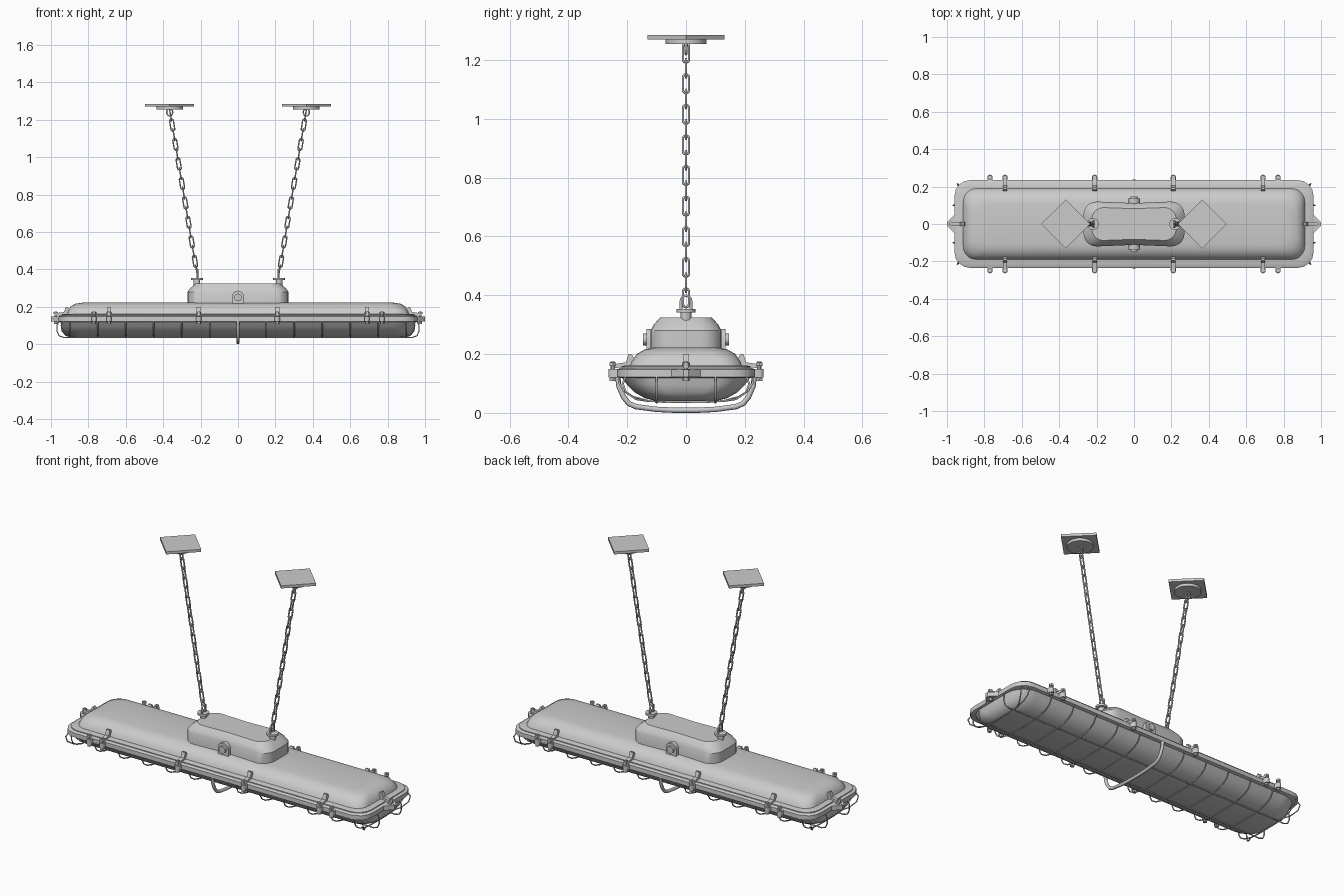
import bpy, bmesh
from math import pi, sin, cos
from mathutils import Matrix, Vector

if "Cube" in bpy.data.objects:
    bpy.data.objects.remove(bpy.data.objects["Cube"])


def finish(name, bm, angle=35):
    bmesh.ops.recalc_face_normals(bm, faces=bm.faces)
    me = bpy.data.meshes.new(name)
    bm.to_mesh(me)
    bm.free()
    ob = bpy.data.objects.new(name, me)
    bpy.context.collection.objects.link(ob)
    bpy.ops.object.select_all(action='DESELECT')
    ob.select_set(True)
    bpy.context.view_layer.objects.active = ob
    bpy.ops.object.shade_smooth_by_angle(angle=angle * pi / 180)
    return ob


def loft(name, rings, seg=5, pinch=0.0, angle=35):
    """Stack rounded rectangles given as (half x, half y, corner radius, z)."""
    bm = bmesh.new()
    loops = []
    for hx, hy, r, z in rings:
        pts = []
        for k, (sx, sy) in enumerate([(1, 1), (-1, 1), (-1, -1), (1, -1)]):
            for i in range(seg + 1):
                a = (k + i / seg) * pi / 2
                pts.append((sx * (hx - r) + r * cos(a), sy * (hy - r) + r * sin(a), z))
            if k % 2 == 0:
                pts.append((0, sy * hy * (1 - pinch), z))
        loops.append([bm.verts.new(p) for p in pts])
    for a, b in zip(loops, loops[1:]):
        for i in range(len(a)):
            j = (i + 1) % len(a)
            bm.faces.new((a[i], a[j], b[j], b[i]))
    bm.faces.new(loops[0][::-1])
    bm.faces.new(loops[-1])
    return finish(name, bm, angle)


def cyl(bm, loc, r, depth, seg=12, rot=Matrix()):
    bmesh.ops.create_cone(bm, cap_ends=True, segments=seg, radius1=r, radius2=r,
                          depth=depth, matrix=Matrix.Translation(loc) @ rot)


def prism(bm, pts, vec):
    """Extrude a closed outline of 3D points along vec."""
    f = bm.faces.new([bm.verts.new(p) for p in pts])
    ext = bmesh.ops.extrude_face_region(bm, geom=[f])
    verts = [v for v in ext['geom'] if isinstance(v, bmesh.types.BMVert)]
    bmesh.ops.translate(bm, verts=verts, vec=vec)


def tubes(name, paths, r, cyclic=False, res=1):
    cu = bpy.data.curves.new(name, 'CURVE')
    cu.dimensions = '3D'
    cu.bevel_depth = r
    cu.bevel_resolution = res
    cu.use_fill_caps = True
    for p in paths:
        sp = cu.splines.new('POLY')
        sp.points.add(len(p) - 1)
        for pt, co in zip(sp.points, p):
            pt.co = (*co, 1)
        sp.use_cyclic_u = cyclic
        sp.use_smooth = True
    ob = bpy.data.objects.new(name, cu)
    bpy.context.collection.objects.link(ob)
    return ob


# Lamp body: glass cover, clamping rim, upper housing, wiring box
loft("diffuser_cover", [(.89, .10, .08, .04), (.92, .14, .10, .05), (.938, .175, .11, .07),
                        (.945, .2, .11, .095), (.95, .222, .11, .125)], angle=50)
loft("clamp_rim", [(.95, .225, .08, .118), (.96, .235, .085, .122), (.96, .235, .085, .147),
                   (.95, .225, .08, .153)], seg=4)
loft("rim_lip", [(.945, .22, .08, .15), (.945, .22, .08, .158), (.93, .205, .07, .162)], seg=4)
loft("upper_housing", [(.915, .192, .07, .155), (.91, .185, .07, .175), (.895, .168, .075, .2),
                       (.87, .14, .08, .216), (.83, .11, .07, .222)], angle=50)
loft("wiring_box", [(.27, .12, .07, .2), (.27, .12, .07, .28), (.255, .11, .07, .3),
                    (.225, .088, .06, .325)], pinch=.07)

# Cable glands on both sides of the wiring box
bm = bmesh.new()
for s in (-1, 1):
    arch = [(.033, s * .105, .21)] + [(.033 * cos(i * pi / 8), s * .105, .253 + .033 * sin(i * pi / 8))
                                      for i in range(9)] + [(-.033, s * .105, .21)]
    prism(bm, arch, (0, s * .03, 0))
    cyl(bm, (0, s * .13, .25), .02, .034, 12, Matrix.Rotation(pi / 2, 4, 'X'))
finish("cable_glands", bm)


def clip(bm, mat, tab, half=.011):
    """Rim clamp: local x points outward from the rim edge."""
    prof = [(-.06, .155), (-.062, .18), (-.05, .2), (-.04, .2), (-.03, .172), (.022, .164), (.022, .153)]
    part = bmesh.new()
    if tab:
        prism(part, [(d, -half, z) for d, z in prof], (0, 2 * half, 0))
    ear = [(-.015, -.014, .12)] + [(.015 + .014 * cos(a), .014 * sin(a), .12)
                                   for a in [-pi / 2 + i * pi / 6 for i in range(7)]] + [(-.015, .014, .12)]
    prism(part, ear, (0, 0, .029))
    cyl(part, (.014, 0, .142), .007, .066, 8)
    cyl(part, (.014, 0, .166), .013, .012, 6)
    cyl(part, (.014, 0, .113), .012, .01, 6)
    part.transform(mat)
    me = bpy.data.meshes.new("tmp")
    part.to_mesh(me)
    part.free()
    bm.from_mesh(me)
    bpy.data.meshes.remove(me)


# Clamps along the long sides and at the two ends
bm = bmesh.new()
for s in (-1, 1):
    for x, tab in ((.21, True), (.69, True), (.77, False)):
        for sx in (-1, 1):
            clip(bm, Matrix.Translation((sx * x, s * .235, 0)) @ Matrix.Rotation(s * pi / 2, 4, 'Z'), tab)
    end = Matrix.Translation((s * .96, 0, 0)) @ Matrix.Rotation(0 if s > 0 else pi, 4, 'Z')
    clip(bm, end, True)
    prism(bm, [(s * .95, -.06, .122), (s * 1.0, -.008, .122), (s * 1.0, .008, .122), (s * .95, .06, .122)],
          (0, 0, .025))
finish("rim_clamps", bm)


# Wire guard below the cover: cross hoops, end hoops and lengthwise wires
def mirrored(half):
    return [(x, -y, z) for x, y, z in half] + [(x, y, z) for x, y, z in reversed(half)]


hoops = []
for i in range(1, 7):
    for s in (-1, 1):
        x = s * .15 * i
        hoops.append(mirrored([(x, .228, .125), (x, .226, .1), (x, .212, .075), (x, .18, .055),
                               (x, .13, .041), (x, .06, .036)]))
for s in (-1, 1):
    for y in (-.1, .1):
        hoops.append([(s * .955, y, .125), (s * .968, y, .1), (s * .968, y, .07), (s * .957, y, .045),
                      (s * .93, y, .035), (s * .9, y, .037)])
    for sy in (-1, 1):
        hoops.append([(s * .93, sy * .205, .125), (s * .945, sy * .215, .1), (s * .94, sy * .205, .07),
                      (s * .92, sy * .17, .047), (s * .9, sy * .13, .041)])
for y in (-.1, .1):
    hoops.append([(-.9, y, .037), (.9, y, .037)])
tubes("wire_guard", hoops, .0035)

# Heavy middle strap
strap = mirrored([(0, .232, .122), (0, .228, .09), (0, .213, .055), (0, .195, .032), (0, .17, .021),
                  (0, .1, .012), (0, .04, .009)])
tubes("middle_strap", [strap], .009, res=2)

# Suspension: ceiling plates, chains, eyes
for s, side in ((-1, "left"), (1, "right")):
    bm = bmesh.new()
    cx = s * .365
    d = .131
    prism(bm, [(cx + d, 0, 1.27), (cx, d, 1.27), (cx - d, 0, 1.27), (cx, -d, 1.27)], (0, 0, .015))
    cyl(bm, (cx, 0, 1.263), .07, .016, 20)
    finish(side + "_ceiling_plate", bm)

    bm = bmesh.new()
    cyl(bm, (s * .22, 0, .33), .018, .03, 12)
    cyl(bm, (s * .22, 0, .348), .032, .012, 12)
    finish(side + "_eye_base", bm)
    tubes(side + "_eye", [[(s * .217, .017 * cos(a), z + .017 * sin(a)) for a, z in
                           [(0, .345)] + [(i * pi / 6, .382) for i in range(7)] + [(pi, .345)]]], .005)
    tubes(side + "_hook", [[(cx + .016 * cos(a), 0, 1.24 + .02 * sin(a)) for a in
                            [i * pi / 6 for i in range(12)]]], .0045, True)

    a, b = Vector((s * .217, 0, .365)), Vector((cx, 0, 1.25))
    axis = (b - a).normalized()
    side_v = Vector((0, 1, 0))
    n = 17
    links = []
    for i in range(n):
        c = a.lerp(b, (i + .5) / n)
        w = side_v if i % 2 == 0 else axis.cross(side_v)
        link = []
        for k in range(12):
            t = (k + .5) * pi / 6
            up = .0215 if sin(t) > 0 else -.0215
            link.append(c + w * (.0105 * cos(t)) + axis * (up + .0105 * sin(t)))
        links.append(link)
    tubes(side + "_chain", links, .0042, True)
